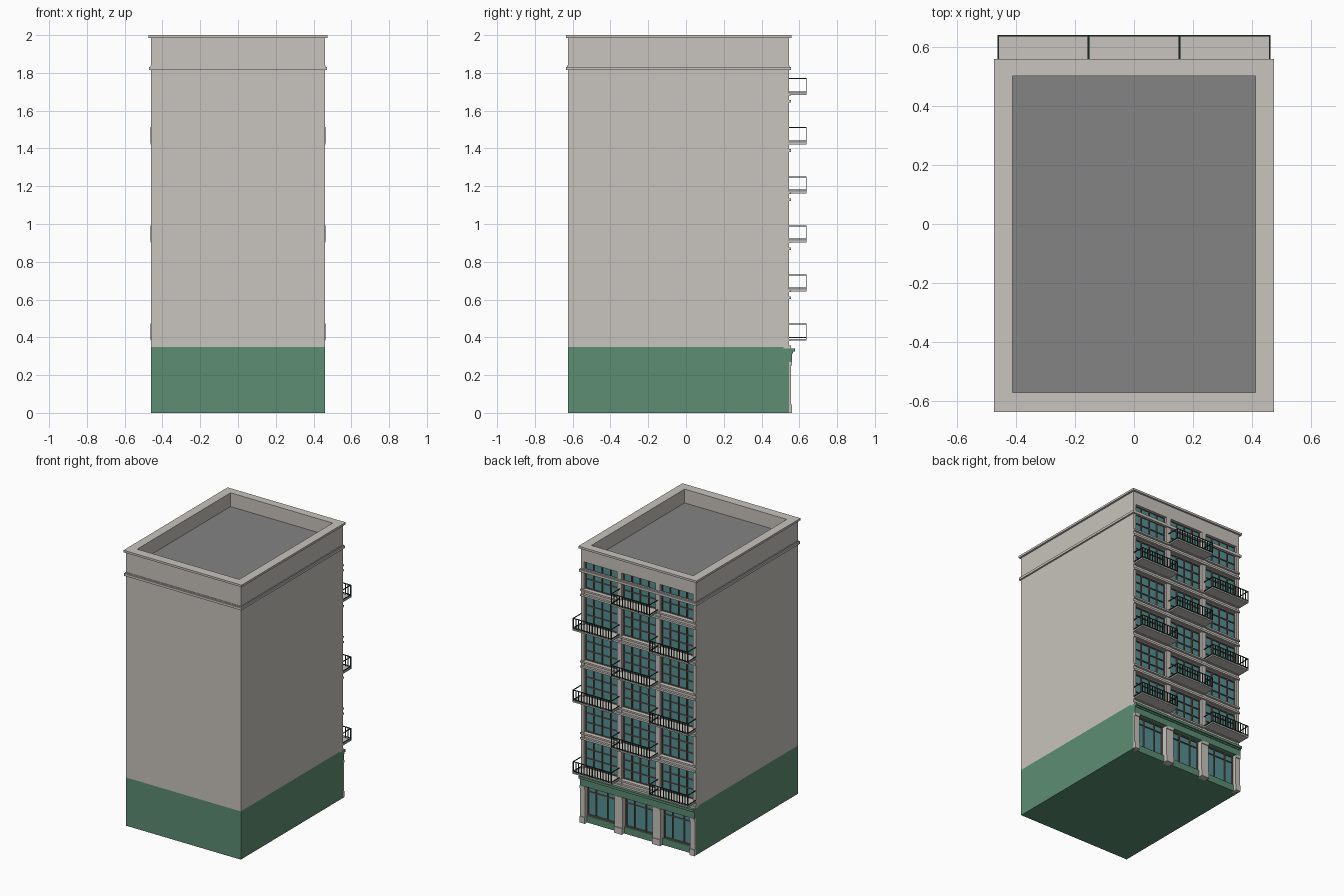
import bpy, bmesh
from mathutils import Matrix

cube = bpy.data.objects.get("Cube")
if cube:
    bpy.data.objects.remove(cube, do_unlink=True)


def material(name, rgb):
    m = bpy.data.materials.new(name)
    m.use_nodes = True
    m.diffuse_color = (*rgb, 1)
    m.node_tree.nodes["Principled BSDF"].inputs["Base Color"].default_value = (*rgb, 1)
    return m


stone = material("warm stone", (0.58, 0.55, 0.51))
green = material("painted green", (0.107, 0.266, 0.171))
roofing = material("grey roofing", (0.23, 0.23, 0.235))
glass = material("teal glass", (0.09, 0.28, 0.29))
frame = material("brown window frame", (0.17, 0.11, 0.09))
iron = material("dark green iron", (0.02, 0.05, 0.04))


def boxes(name, mat, spans):
    """One object made of boxes, each given as (x0, x1, y0, y1, z0, z1)."""
    bm = bmesh.new()
    for x0, x1, y0, y1, z0, z1 in spans:
        place = Matrix.Translation(((x0 + x1) / 2, (y0 + y1) / 2, (z0 + z1) / 2))
        size = Matrix.Diagonal((x1 - x0, y1 - y0, z1 - z0, 1))
        bmesh.ops.create_cube(bm, size=1, matrix=place @ size)
    mesh = bpy.data.meshes.new(name)
    bm.to_mesh(mesh)
    bm.free()
    mesh.materials.append(mat)
    obj = bpy.data.objects.new(name, mesh)
    bpy.context.collection.objects.link(obj)
    return obj


def ring(x, y0, y1, ix, iy0, iy1, z0, z1):
    """Four boxes forming a rectangular frame around an opening."""
    return [(-x, x, y0, iy0, z0, z1), (-x, x, iy1, y1, z0, z1),
            (-x, -ix, iy0, iy1, z0, z1), (ix, x, iy0, iy1, z0, z1)]


W, FRONT, FACE, RECESS = 0.46, -0.625, 0.545, 0.515
BASE, ROOF = 0.35, 1.9
PITCH = 0.307
BAYS = [-PITCH, 0, PITCH]
FLOORS = [0.38 + 0.26 * i for i in range(6)]

# Main masses
boxes("ground_storey", green, [(-W, W, FRONT, RECESS, 0, BASE)])
boxes("tower", stone, [(-W, W, FRONT, RECESS, BASE, ROOF - 0.01)])
boxes("roof", roofing, [(-0.42, 0.42, -0.58, 0.51, ROOF - 0.01, ROOF)])

# Parapet, coping and cornice
boxes("parapet", stone, ring(W, FRONT, FACE, 0.41, -0.57, 0.5, ROOF - 0.01, 1.985))
boxes("coping", stone, ring(0.474, -0.636, 0.558, 0.41, -0.57, 0.5, 1.985, 2))
boxes("cornice", stone,
      ring(0.472, -0.635, 0.555, 0.45, -0.6, 0.535, 1.815, 1.832)
      + ring(0.464, -0.629, 0.549, 0.45, -0.6, 0.535, 1.832, 1.84))

# Upper facade piers
piers = [(-W, -W + 0.022, RECESS, FACE, BASE, ROOF), (W - 0.022, W, RECESS, FACE, BASE, ROOF)]
piers += [(s * PITCH / 2 - 0.018, s * PITCH / 2 + 0.018, RECESS, FACE, BASE, ROOF) for s in (-1, 1)]
boxes("upper_piers", stone, piers)

# Floor bands, each with two mouldings
bands, mouldings = [], []
for z in FLOORS:
    bands.append((-W, W, RECESS, FACE - 0.005, z - 0.04, z + 0.01))
    mouldings.append((-W, W, RECESS, 0.556, z - 0.038, z - 0.024))
    mouldings.append((-W, W, RECESS, 0.556, z, z + 0.012))
boxes("floor_bands", stone, bands)
boxes("floor_mouldings", stone, mouldings)

# Windows: glass panes and a grid of bars
panes, bars = [], []


def window(cx, half, z0, z1, columns, rows):
    y = RECESS + 0.004
    panes.append((cx - half, cx + half, RECESS, y, z0, z1))
    for i in range(len(columns)):
        x = cx + half * columns[i]
        bars.append((x - 0.0035, x + 0.0035, y, y + 0.008, z0, z1))
    for r in rows:
        z = z0 + (z1 - z0) * r
        bars.append((cx - half, cx + half, y, y + 0.007, z - 0.003, z + 0.003))


for cx in BAYS:
    for z in FLOORS:
        window(cx, 0.135, z + 0.01, z + 0.215, (-0.98, -0.5, 0, 0.5, 0.98), (0.02, 0.34, 0.67, 0.98))
    window(cx, 0.115, 0.05, 0.27, (-0.97, -0.4, 0.4, 0.97), (0.02, 0.78, 0.98))
boxes("window_glass", glass, panes)
boxes("window_bars", frame, bars)

# Shopfront: green corner returns, stall risers, fascia and stone pillars
boxes("corner_returns", green, [(-W, -W + 0.02, RECESS, FACE, 0, BASE),
                                (W - 0.02, W, RECESS, FACE, 0, BASE)])
boxes("stall_risers", green, [(cx - 0.12, cx + 0.12, RECESS, 0.535, 0, 0.05) for cx in BAYS])
boxes("fascia", green, [(-W, W, RECESS, 0.56, 0.27, 0.325),
                        (-W, W, RECESS, 0.576, 0.325, 0.342),
                        (-W, W, RECESS, 0.566, 0.315, 0.325)])
pillars = []
for x0, x1 in ((-W, -0.42), (-0.185, -0.122), (0.122, 0.185), (0.42, W)):
    outer = abs(x0 + x1) > 0.6
    if outer:
        s = 1 if x0 > 0 else -1
        inner = sorted((s * 0.42, s * (W - 0.02)))
        pillars.append((*inner, RECESS, 0.556, 0, 0.27))
        pillars.append((x0, x1, FACE, 0.556, 0, 0.27))
    else:
        pillars.append((x0, x1, RECESS, 0.556, 0, 0.27))
    pillars.append((x0, x1, 0.55, 0.562, 0, 0.045))
    pillars.append((x0, x1, 0.55, 0.562, 0.25, 0.27))
boxes("shop_pillars", stone, pillars)

# Balconies: outer bays on odd storeys, centre bay on even storeys
slabs, rails = [], []
R = 0.0025
for i, z in enumerate(FLOORS):
    for cx in (BAYS[1:2] if i % 2 else BAYS[::2]):
        a, b, edge = cx - 0.155, cx + 0.155, 0.639
        slabs.append((a, b, FACE, edge, z + 0.002, z + 0.012))
        top = z + 0.09
        for h in (top, z + 0.02):
            rails.append((a, b, edge - 2 * R, edge, h - R, h + R))
            for x in (a + R, b - R):
                rails.append((x - R, x + R, FACE, edge, h - R, h + R))
        for k in range(15):
            x = a + R + (b - a - 2 * R) * k / 14
            rails.append((x - R, x + R, edge - 2 * R, edge, z + 0.012, top))
boxes("balcony_slabs", stone, slabs)
boxes("balcony_railings", iron, rails)
